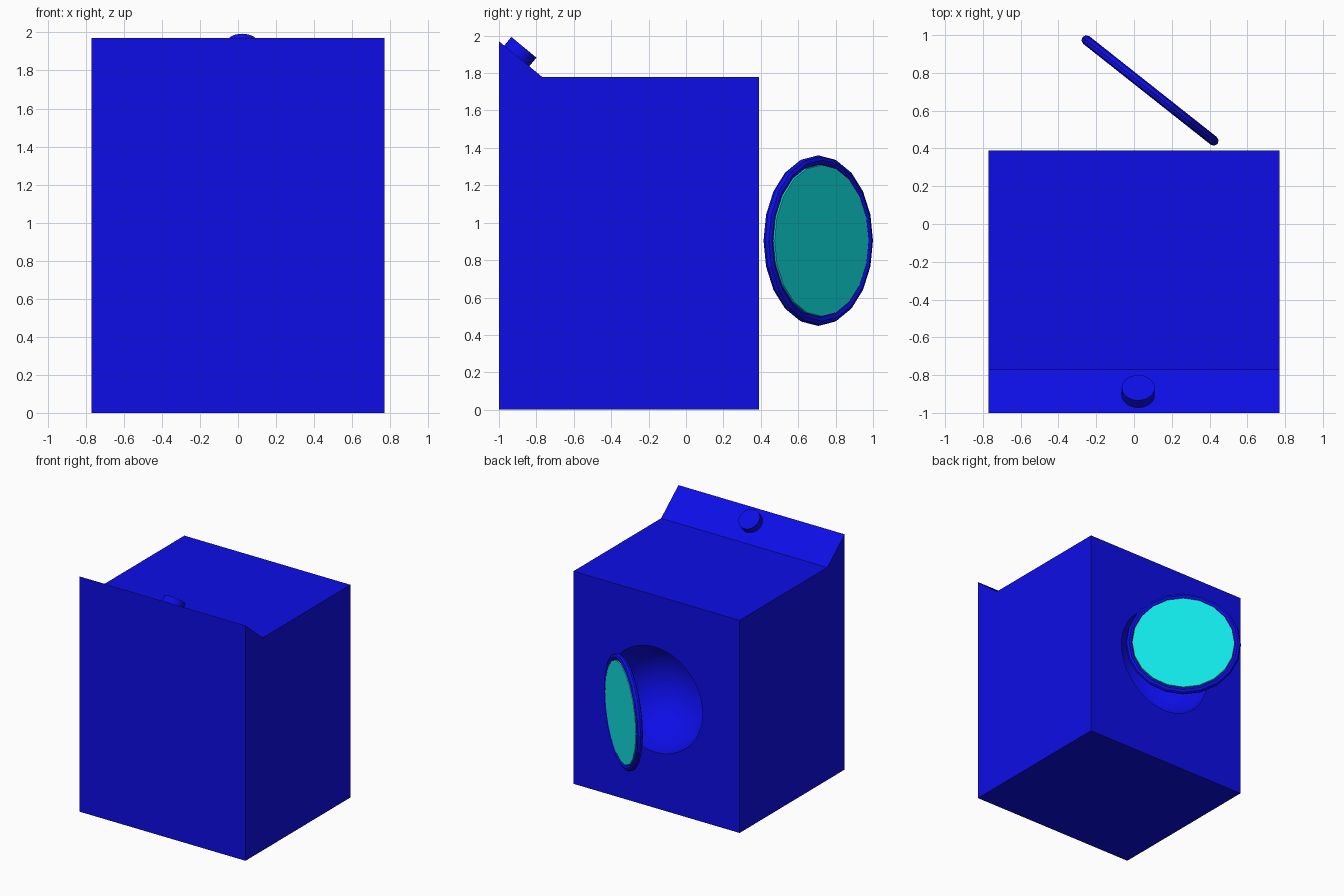
import bpy, bmesh, math
from mathutils import Vector

if "Cube" in bpy.data.objects:
    bpy.data.objects.remove(bpy.data.objects["Cube"])


def material(name, rgb):
    m = bpy.data.materials.new(name)
    m.diffuse_color = (*rgb, 1)
    m.use_nodes = True
    m.node_tree.nodes["Principled BSDF"].inputs["Base Color"].default_value = m.diffuse_color
    return m


BLUE = material("blue_enamel", (0.004, 0.004, 0.8))
TEAL = material("teal_glass", (0.006, 0.8, 0.8))


def activate(ob):
    bpy.ops.object.select_all(action='DESELECT')
    ob.select_set(True)
    bpy.context.view_layer.objects.active = ob


def finish(ob, name, mat):
    ob.name = name
    ob.data.materials.append(mat)
    return ob


def turn(ob, direction):
    ob.rotation_mode = 'QUATERNION'
    ob.rotation_quaternion = Vector(direction).to_track_quat('Z', 'Y')


# cabinet: side profile with sloped control panel, extruded across x
profile = [(-1, 0), (0.39, 0), (0.39, 1.78), (-0.77, 1.78), (-1, 1.97)]
bm = bmesh.new()
face = bm.faces.new([bm.verts.new((-0.77, y, z)) for y, z in profile])
ext = bmesh.ops.extrude_face_region(bm, geom=[face])
bmesh.ops.translate(bm, vec=(1.54, 0, 0),
                    verts=[v for v in ext['geom'] if isinstance(v, bmesh.types.BMVert)])
bmesh.ops.recalc_face_normals(bm, faces=bm.faces)
mesh = bpy.data.meshes.new("cabinet")
bm.to_mesh(mesh)
bm.free()
cabinet = bpy.data.objects.new("cabinet", mesh)
bpy.context.collection.objects.link(cabinet)
finish(cabinet, "cabinet", BLUE)

# round drum opening, hollowed out with a sphere
bpy.ops.mesh.primitive_uv_sphere_add(segments=48, ring_count=24, radius=0.44,
                                     location=(0.015, 0.393, 0.907),
                                     rotation=(math.pi / 2, 0, 0))
cutter = finish(bpy.context.object, "drum_cutter", BLUE)
cutter.hide_render = True
activate(cabinet)
cut = cabinet.modifiers.new("drum", 'BOOLEAN')
cut.operation = 'DIFFERENCE'
cut.solver = 'EXACT'
cut.object = cutter
bpy.ops.object.modifier_apply(modifier=cut.name)
bpy.data.objects.remove(cutter)
activate(cabinet)
bpy.ops.object.shade_smooth_by_angle(angle=math.radians(25))

# control knob on the sloped panel
normal = Vector((0, 0.19, 0.23)).normalized()
foot = Vector((0.022, -0.905, 1.8916))
bpy.ops.mesh.primitive_cylinder_add(vertices=32, radius=0.087, depth=0.08,
                                    location=foot + normal * 0.02)
knob = finish(bpy.context.object, "control_knob", BLUE)
turn(knob, normal)
activate(knob)
bpy.ops.object.shade_smooth_by_angle(angle=math.radians(30))

# open door: low-poly ring and glass pane
door_centre = (0.085, 0.707, 0.904)
door_normal = (0.62, 0.784, 0)
bpy.ops.mesh.primitive_torus_add(major_segments=20, minor_segments=8,
                                 major_radius=0.43, minor_radius=0.026,
                                 location=door_centre)
turn(finish(bpy.context.object, "door_ring", BLUE), door_normal)
bpy.ops.mesh.primitive_cylinder_add(vertices=20, radius=0.405, depth=0.046,
                                    location=door_centre)
turn(finish(bpy.context.object, "door_glass", TEAL), door_normal)
